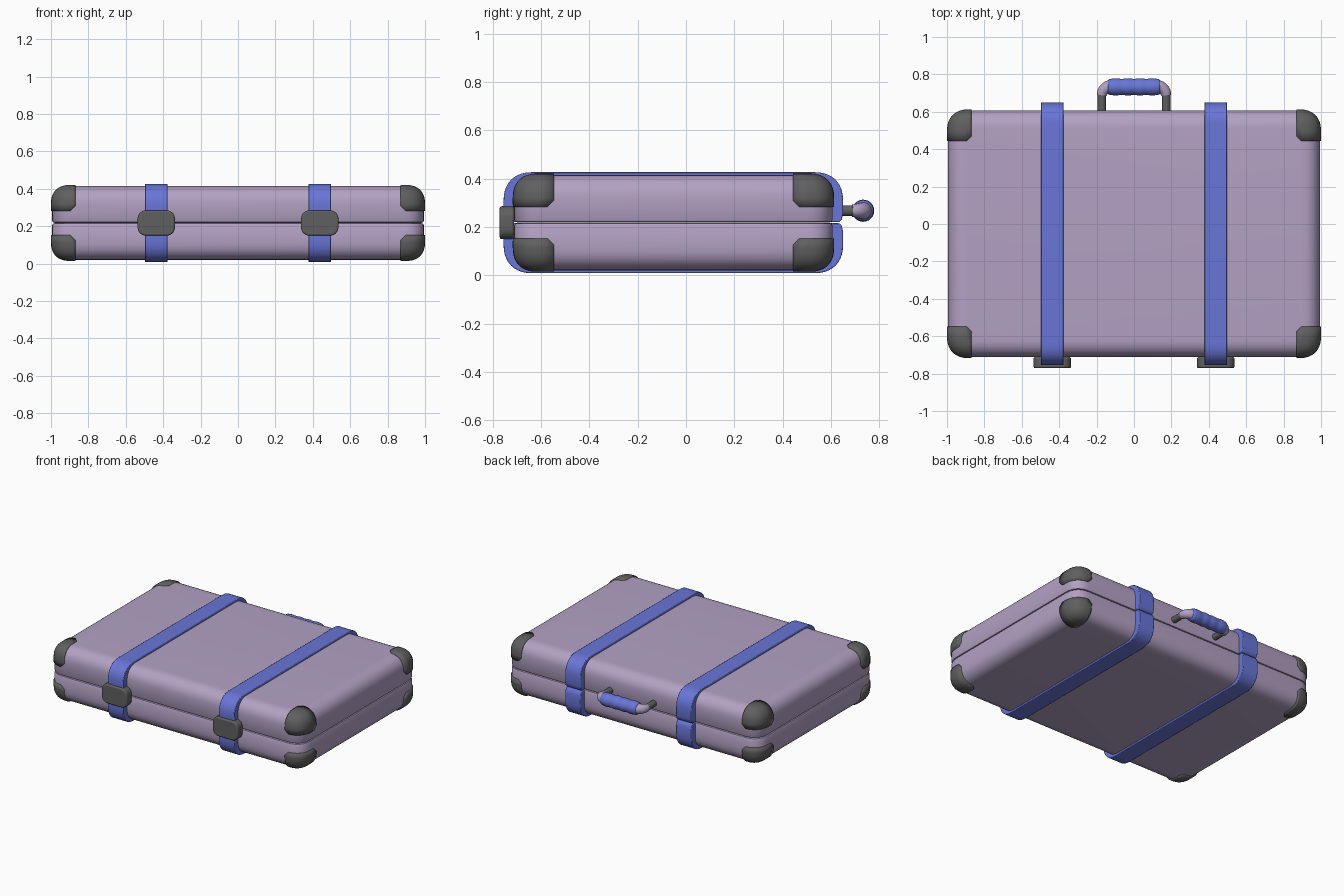
import bpy, bmesh, math
from mathutils import Vector

cube = bpy.data.objects.get("Cube")
if cube:
    bpy.data.objects.remove(cube)


def material(name, rgb):
    m = bpy.data.materials.new(name)
    m.use_nodes = True
    m.diffuse_color = (*rgb, 1)
    m.node_tree.nodes["Principled BSDF"].inputs["Base Color"].default_value = (*rgb, 1)
    return m


LILAC = material("lilac leather", (0.45, 0.36, 0.55))
BLUE = material("blue leather", (0.14, 0.18, 0.68))
GREY = material("dark grey metal", (0.115, 0.115, 0.115))

MID_Z, MID_Y = 0.2175, -0.052          # seam height and case centre
HALF = Vector((0.994, 0.659, 0.197))   # case half size
ROUND = 0.11                           # case edge rounding


def soft_arc(n, power=2.3):
    """Quarter of a superellipse, from (1, 0) to (0, 1)."""
    for i in range(n + 1):
        a = math.pi / 2 * i / n
        yield max(math.cos(a), 0) ** (2 / power), math.sin(a) ** (2 / power)


def finish(bm, name, mat, angle=40):
    bmesh.ops.recalc_face_normals(bm, faces=bm.faces)
    me = bpy.data.meshes.new(name)
    bm.to_mesh(me)
    bm.free()
    ob = bpy.data.objects.new(name, me)
    bpy.context.collection.objects.link(ob)
    me.materials.append(mat)
    smooth(ob, angle)
    return ob


def smooth(ob, angle=40):
    bpy.ops.object.select_all(action="DESELECT")
    ob.select_set(True)
    bpy.context.view_layer.objects.active = ob
    bpy.ops.object.shade_smooth_by_angle(angle=math.radians(angle))


def add_bevel(ob, width, segments):
    b = ob.modifiers.new("Rounded edges", "BEVEL")
    b.width, b.segments, b.limit_method = width, segments, "ANGLE"
    b.angle_limit = math.radians(40)


def ring(inset, z, grow):
    """Rounded rectangle, one loop of the case shell."""
    r = ROUND + grow - inset
    hx, hy = HALF.x + grow - inset, HALF.y + grow - inset
    quarter = [(hx - r + r * c, hy - r + r * s) for c, s in soft_arc(8)]
    loop = quarter + [(-x, y) for x, y in reversed(quarter)]
    loop += [(-x, -y) for x, y in quarter] + [(x, -y) for x, y in reversed(quarter)]
    return [(x, y, z) for x, y in loop]


def shell(grow=0):
    """Upper half of the case about the origin, seam at z = 0."""
    bm = bmesh.new()
    rise = ROUND - 0.01
    steps = [(0.014, 0.001), (0.004, 0.004), (0, 0.012)]
    steps += [(rise * (1 - c), HALF.z + grow - rise + rise * s) for c, s in soft_arc(9)]
    loops = [[bm.verts.new(p) for p in ring(i, z, grow)] for i, z in steps]
    for a, b in zip(loops, loops[1:]):
        for k in range(len(a)):
            n = (k + 1) % len(a)
            bm.faces.new((a[k], a[n], b[n], b[k]))
    bm.faces.new(loops[0])
    bm.faces.new(loops[-1])
    return bm


def place(bm, sx, sy, sz):
    for v in bm.verts:
        v.co = (v.co.x * sx, v.co.y * sy + MID_Y, v.co.z * sz + MID_Z)


def corner_cap(name, sx, sy, sz):
    """Patch of a slightly larger shell, trimmed to a rounded corner."""
    bm = shell(0.006)
    start = Vector((0.87, 0.495, 0.065))
    cuts = [(start, Vector(n)) for n in ((1, 0, 0), (0, 1, 0), (0, 0, 1))]
    for n in ((1, 1, 0), (1, 0, 1), (0, 1, 1)):
        n = Vector(n)
        cuts.append((start + n * 0.013, n))
    for co, no in cuts:
        bmesh.ops.bisect_plane(bm, geom=bm.verts[:] + bm.edges[:] + bm.faces[:],
                               plane_co=co, plane_no=no, clear_inner=True)
    place(bm, sx, sy, sz)
    ob = finish(bm, name, GREY)
    # Outward normals, then thickness towards the case
    me = ob.data
    centre = Vector((0, MID_Y, MID_Z))
    if sum((p.center - centre).dot(p.normal) * p.area for p in me.polygons) < 0:
        me.flip_normals()
    s = ob.modifiers.new("Thickness", "SOLIDIFY")
    s.thickness, s.offset = 0.015, -1


def strap(name, x, sz):
    """Half strap: arched side outline extruded across its width."""
    hy, top, ry, rz = 0.7025, 0.209, 0.12, 0.12
    side = [(hy - 0.045, 0.002), (hy - 0.016, 0.002), (hy - 0.006, 0.012), (hy, 0.035)]
    side += [(hy - ry + ry * c, top - rz + rz * s) for c, s in soft_arc(10)]
    outline = side + [(-y, z) for y, z in reversed(side)]
    bm = bmesh.new()
    verts = [bm.verts.new((x - 0.061, y, MID_Z + sz * z)) for y, z in outline]
    face = bm.faces.new(verts)
    new = bmesh.ops.extrude_face_region(bm, geom=[face])["geom"]
    for v in new:
        if isinstance(v, bmesh.types.BMVert):
            v.co.x += 0.122
    ob = finish(bm, name, BLUE)
    ob.location.y = -0.0525
    add_bevel(ob, 0.004, 2)


def lathe(name, profile, axis, centre, mat, sides=24):
    """Spin (distance, radius) pairs about the x or y axis."""
    bm = bmesh.new()
    loops = []
    for d, r in profile:
        loop = []
        for k in range(sides):
            a = math.tau * k / sides
            u, w = r * math.cos(a), r * math.sin(a)
            p = (d, u, w) if axis == "x" else (u, d, w)
            loop.append(bm.verts.new(Vector(centre) + Vector(p)))
        loops.append(loop)
    for a, b in zip(loops, loops[1:]):
        for k in range(sides):
            n = (k + 1) % sides
            bm.faces.new((a[k], a[n], b[n], b[k]))
    bm.faces.new(loops[0])
    bm.faces.new(loops[-1])
    return finish(bm, name, mat)


# Case halves and their corner caps
for half, sz in (("lid", 1), ("base", -1)):
    body = shell()
    place(body, 1, 1, sz)
    finish(body, "case_" + half, LILAC)
    for side, sx in (("left", 1), ("right", -1)):
        for end, sy in (("back", 1), ("front", -1)):
            corner_cap(f"corner_{half}_{end}_{side}", sx, sy, sz)
        strap(f"strap_{half}_{side}", sx * 0.437, sz)

# Clasps, handle posts and handle elbows
HZ = 0.267
for side, sx in (("left", 1), ("right", -1)):
    bm = bmesh.new()
    bmesh.ops.create_cube(bm, size=1)
    for v in bm.verts:
        v.co = (v.co.x * 0.2 + sx * 0.437, v.co.y * 0.06 - 0.741, v.co.z * 0.136 + MID_Z)
    corners = [e for e in bm.edges if abs((e.verts[0].co - e.verts[1].co).y) > 0.01]
    bmesh.ops.bevel(bm, geom=corners, offset=0.045, segments=6, profile=0.5, affect="EDGES")
    add_bevel(finish(bm, "clasp_" + side, GREY), 0.009, 3)

    lathe("handle_post_" + side, [(0.59, 0.022), (0.7, 0.022)], "y", (sx * 0.172, 0, HZ), GREY)

    cu = bpy.data.curves.new("handle_elbow_" + side, "CURVE")
    cu.dimensions, cu.bevel_depth, cu.bevel_resolution = "3D", 1, 5
    cu.use_fill_caps = True
    sp = cu.splines.new("POLY")
    path = list(soft_arc(8, 2))
    sp.points.add(len(path) - 1)
    for i, (c, s) in enumerate(path):
        sp.points[i].co = (sx * (0.122 + 0.05 * c), 0.688 + 0.045 * s, HZ, 1)
        sp.points[i].radius = 0.026 + 0.012 * i / 8
    cu.materials.append(LILAC)
    elbow = bpy.data.objects.new("handle_elbow_" + side, cu)
    bpy.context.collection.objects.link(elbow)

# Padded grip with shallow finger grooves
grip = [(-0.141, 0.03), (-0.138, 0.038), (-0.13, 0.043)]
grip += [(x / 100, 0.0445 - 0.0015 * math.cos(x * math.tau / 6.5)) for x in range(-12, 13)]
grip += [(-d, r) for d, r in reversed(grip[:3])]
lathe("handle_grip", grip, "x", (0, 0.733, HZ), BLUE)
